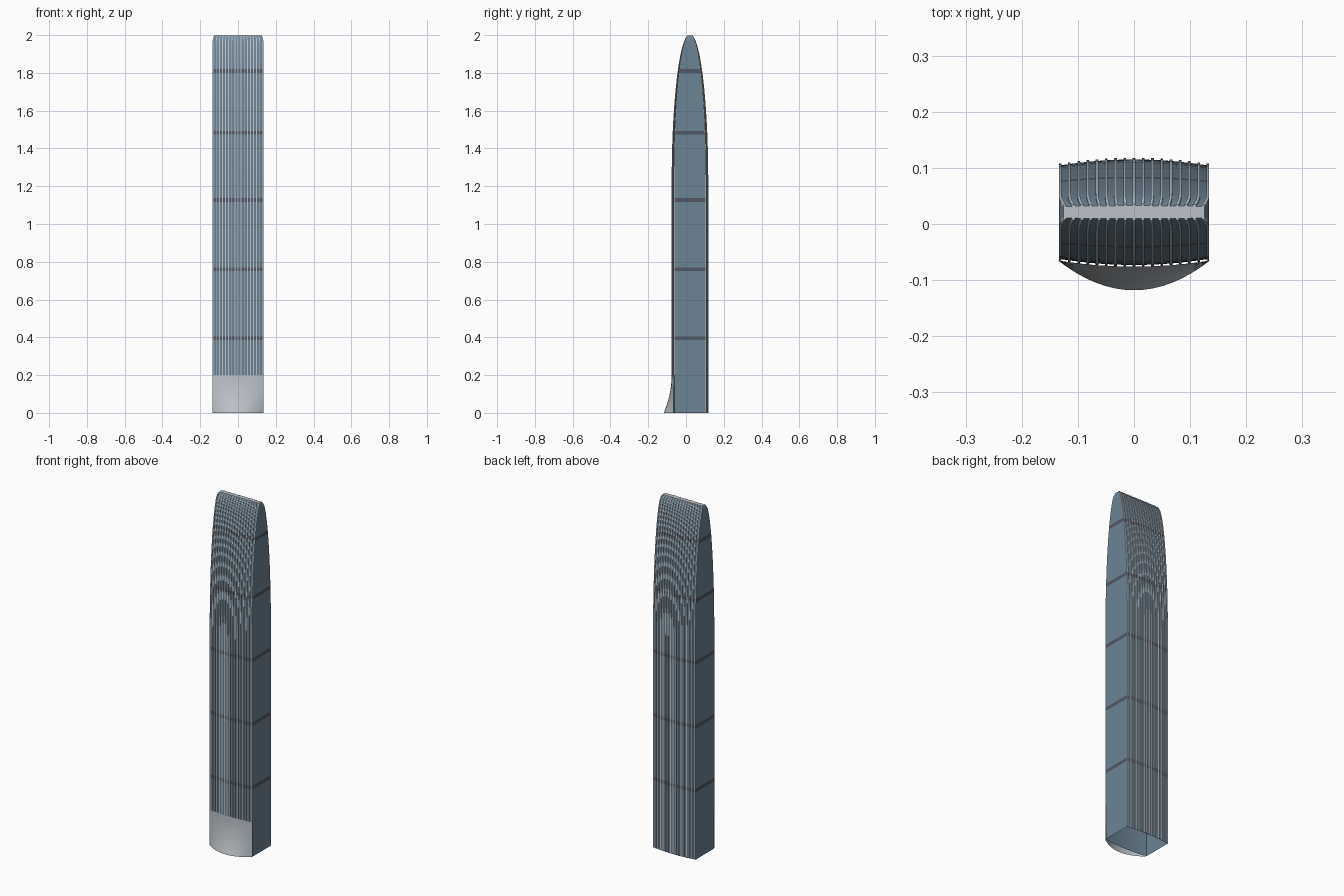
import bpy, math

if "Cube" in bpy.data.objects:
    bpy.data.objects.remove(bpy.data.objects["Cube"], do_unlink=True)

WIDTH, DEPTH, BULGE, MID_Y = 0.134, 0.083, 0.011, 0.021
BANDS = [0.395, 0.76, 1.127, 1.483, 1.81]
COLUMNS = 16
TAPER = 1.22


def material(name, colour):
    mat = bpy.data.materials.new(name)
    mat.use_nodes = True
    mat.diffuse_color = (*colour, 1)
    mat.node_tree.nodes["Principled BSDF"].inputs["Base Color"].default_value = (*colour, 1)
    return mat


glass = material("blue grey glass", (0.15, 0.23, 0.30))
dark = material("dark floor band", (0.085, 0.095, 0.125))
light = material("pale metal", (0.50, 0.54, 0.58))


def build(name, verts, faces, mats, smooth=True):
    mesh = bpy.data.meshes.new(name)
    mesh.from_pydata(verts, [], faces)
    for mat in mats:
        mesh.materials.append(mat)
    obj = bpy.data.objects.new(name, mesh)
    bpy.context.collection.objects.link(obj)
    if smooth:
        bpy.ops.object.select_all(action="DESELECT")
        obj.select_set(True)
        bpy.context.view_layer.objects.active = obj
        bpy.ops.object.shade_smooth_by_angle(angle=math.radians(30))
    return obj


def taper(z):
    t = max(0, (z - TAPER) / (2.003 - TAPER))
    return math.sqrt(1 - t * t)


def half_width(z):
    t = min(1, max(0, (z - 1.965) / 0.035))
    return WIDTH - 0.014 * (1 - math.sqrt(1 - t * t))


def wall(u, z, side, out=0.0):
    """Point on the front (side -1) or back (side 1) wall, u from -1 to 1."""
    y = (DEPTH + BULGE * (1 - u * u)) * taper(z) + out
    return (u * half_width(z), MID_Y + side * y, z)


# Heights: band edges below, closer rings round the crown
levels = {0.0, 0.2, TAPER}
for b in BANDS:
    levels |= {b - 0.01, b + 0.01}
for i in range(1, 19):
    levels.add(round(TAPER + (1.997 - TAPER) * math.sin(i / 18 * math.pi / 2), 4))
levels = sorted(levels)
us = [-1 + 2 * i / COLUMNS for i in range(COLUMNS + 1)]

# Tower shell, open underneath, with a narrow roof strip
verts, faces = [], []
for z in levels:
    verts += [wall(u, z, -1) for u in us] + [wall(u, z, 1) for u in reversed(us)]
ring = 2 * len(us)
for k in range(len(levels) - 1):
    for i in range(ring):
        j = (i + 1) % ring
        faces.append((k * ring + i, k * ring + j, (k + 1) * ring + j, (k + 1) * ring + i))
top = (len(levels) - 1) * ring
faces.append(tuple(range(top, top + ring)))
tower = build("tower_shell", verts, faces, [glass, dark, light])
for poly in tower.data.polygons:
    if poly.normal.z > 0.98:
        poly.material_index = 2
    elif any(abs(poly.center.z - b) < 0.011 and
             max(tower.data.vertices[v].co.z for v in poly.vertices) < b + 0.011 for b in BANDS):
        poly.material_index = 1

# Vertical fins following both curved walls
for name, side, start in (("front_fins", -1, 0.2), ("back_fins", 1, 0.0)):
    verts, faces = [], []
    heights = [z for z in levels if z >= start]
    for u in us:
        base = len(verts)
        u *= 0.982
        for z in heights:
            for dx, out in ((-0.0024, -0.001), (-0.0024, 0.003), (0.0024, 0.003), (0.0024, -0.001)):
                x, y, _ = wall(u, z, side, out)
                verts.append((x + dx, y, z))
        for k in range(len(heights) - 1):
            for i in range(3):
                a = base + k * 4 + i
                quad = (a, a + 1, a + 5, a + 4)
                faces.append(quad if side < 0 else quad[::-1])
        end = base + (len(heights) - 1) * 4
        for e in (base, end):
            faces.append((e, e + 1, e + 2, e + 3))
    build(name, verts, faces, [light], smooth=False)

# Flared entrance canopy at the foot of the front
ROWS = 10
verts, faces = [], []
for r in range(ROWS + 1):
    z = 0.2 * r / ROWS
    for u in us:
        x, y, _ = wall(u, z, -1, 0.003)
        flare = 0.042 * (1 - u * u) * (1 - r / ROWS) ** 2
        verts.append((x * 1.01, y - flare, z))
n = len(us)
for r in range(ROWS):
    for i in range(n - 1):
        a = r * n + i
        faces.append((a, a + 1, a + n + 1, a + n))
build("entrance_canopy", verts, faces, [light])
